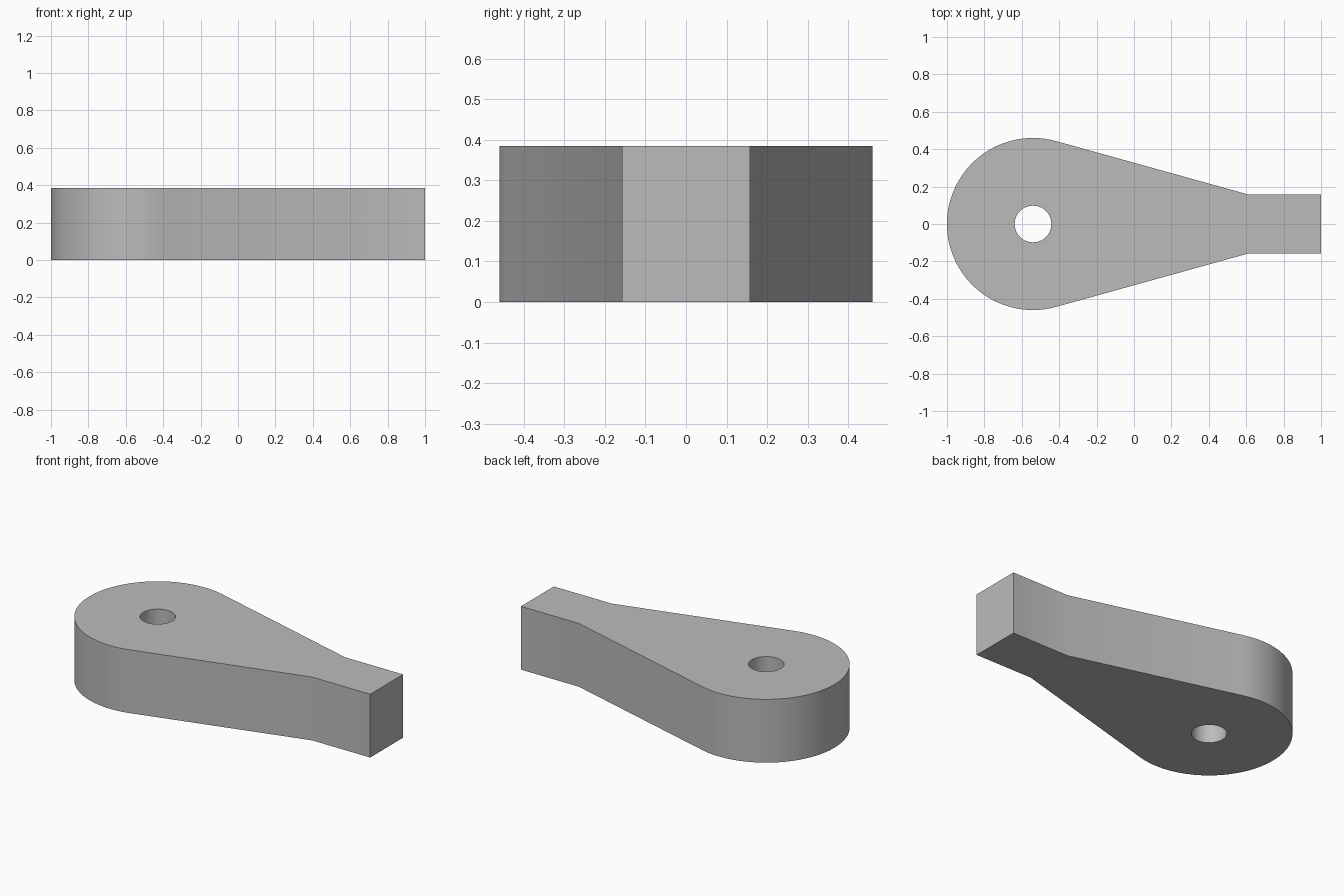
import bpy
import bmesh
from math import acos, atan2, cos, hypot, pi, radians, sin

cube = bpy.data.objects.get("Cube")
if cube:
    bpy.data.objects.remove(cube, do_unlink=True)

HEIGHT = 0.385
CENTRE_X, HEAD_R, HOLE_R = -0.54, 0.46, 0.098
NECK_X, NECK_Y = 0.61, 0.158

grey = bpy.data.materials.new("plain grey")
grey.use_nodes = True
colour = (0.5, 0.5, 0.5, 1)
grey.diffuse_color = colour
grey.node_tree.nodes["Principled BSDF"].inputs["Base Color"].default_value = colour


def arc(radius, start, end, steps):
    return [(CENTRE_X + radius * cos(start + (end - start) * i / steps),
             radius * sin(start + (end - start) * i / steps)) for i in range(steps + 1)]


def prism(name, outline, bottom, top):
    """Extrude a closed outline straight up."""
    bm = bmesh.new()
    base = bm.faces.new([bm.verts.new((x, y, bottom)) for x, y in outline])
    result = bmesh.ops.extrude_face_region(bm, geom=[base])
    raised = [v for v in result["geom"] if isinstance(v, bmesh.types.BMVert)]
    bmesh.ops.translate(bm, verts=raised, vec=(0, 0, top - bottom))
    bmesh.ops.recalc_face_normals(bm, faces=bm.faces[:])
    mesh = bpy.data.meshes.new(name)
    bm.to_mesh(mesh)
    bm.free()
    mesh.materials.append(grey)
    obj = bpy.data.objects.new(name, mesh)
    bpy.context.collection.objects.link(obj)
    return obj


# Lever body: round head with tangent flanks running into a straight tail
dx = NECK_X - CENTRE_X
tangent = atan2(NECK_Y, dx) + acos(HEAD_R / hypot(dx, NECK_Y))
outline = arc(HEAD_R, tangent, 2 * pi - tangent, 64)
outline += [(NECK_X, -NECK_Y), (1, -NECK_Y), (1, NECK_Y), (NECK_X, NECK_Y)]
body = prism("lever_body", outline, 0, HEIGHT)

# Pivot hole through the head
cutter = prism("hole_cutter", arc(HOLE_R, 0, 2 * pi, 48)[:-1], -0.1, HEIGHT + 0.1)
cutter.hide_render = True
cut = body.modifiers.new("pivot_hole", "BOOLEAN")
cut.operation = "DIFFERENCE"
cut.solver = "EXACT"
cut.object = cutter

bpy.ops.object.select_all(action="DESELECT")
body.select_set(True)
bpy.context.view_layer.objects.active = body
bpy.ops.object.modifier_apply(modifier=cut.name)
bpy.data.objects.remove(cutter, do_unlink=True)
bpy.ops.object.shade_smooth_by_angle(angle=radians(30))
